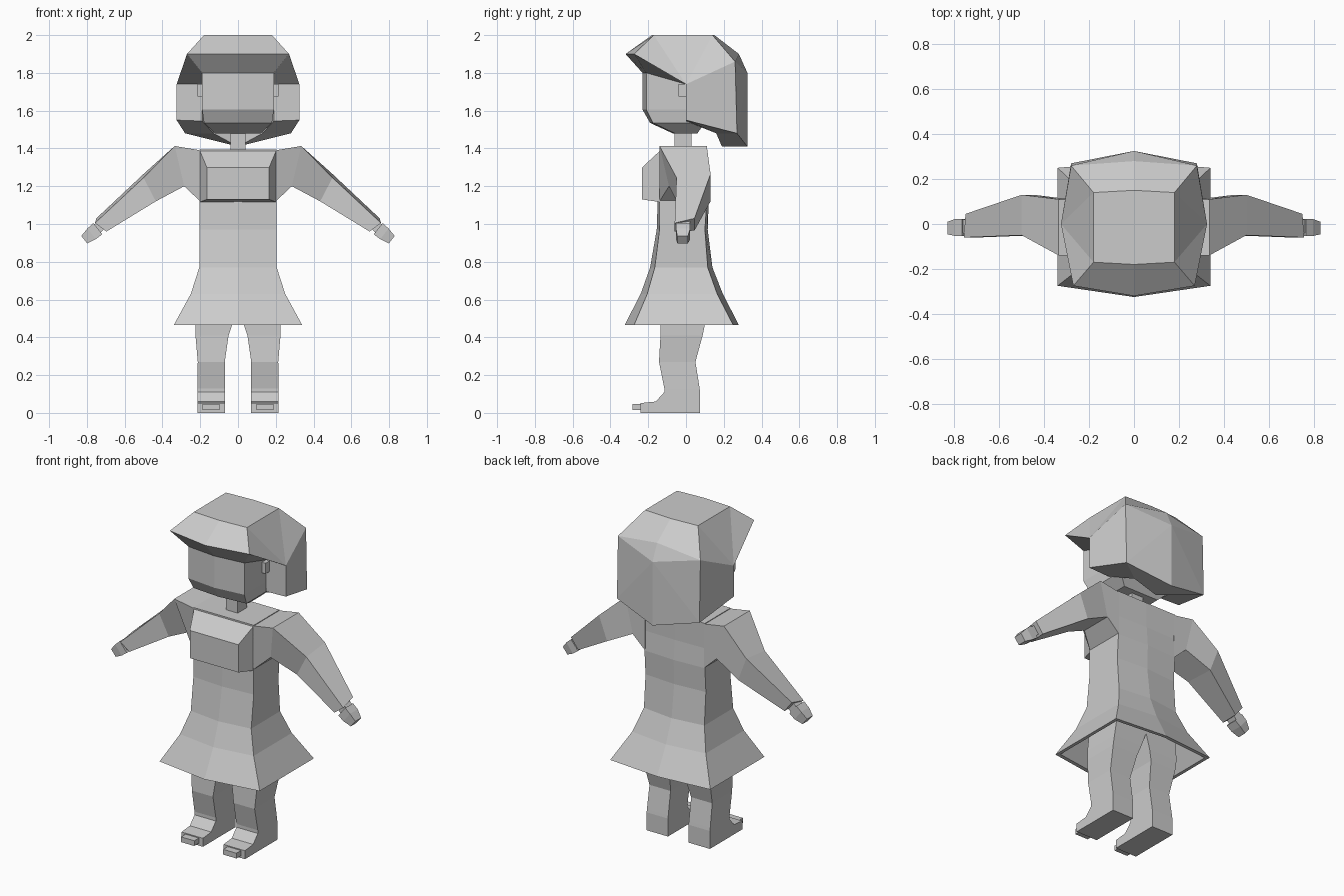
import bpy, bmesh

grey = bpy.data.materials.new("plain_grey")
grey.diffuse_color = (0.6, 0.6, 0.6, 1)


def make(name, verts, faces, mirror=False):
    mesh = bpy.data.meshes.new(name)
    mesh.from_pydata(verts, [], faces)
    bm = bmesh.new()
    bm.from_mesh(mesh)
    bmesh.ops.recalc_face_normals(bm, faces=bm.faces)
    bm.to_mesh(mesh)
    bm.free()
    mesh.materials.append(grey)
    ob = bpy.data.objects.new(name, mesh)
    bpy.context.collection.objects.link(ob)
    if mirror:
        ob.modifiers.new("Mirror", 'MIRROR').use_clip = True
    return ob


def loft(name, rings, mirror=False):
    """Skin a list of equal-length vertex rings and cap both ends."""
    n = len(rings[0])
    verts = [v for r in rings for v in r]
    faces = [(i * n + j, i * n + (j + 1) % n, (i + 1) * n + (j + 1) % n, (i + 1) * n + j)
             for i in range(len(rings) - 1) for j in range(n)]
    faces += [tuple(range(n)), tuple(range(len(verts) - n, len(verts)))]
    return make(name, verts, faces, mirror)


def six(z, x, front, front_mid, back, back_mid):
    """Six-sided ring with a slight point at front and back."""
    return [(-x, front, z), (0, front_mid, z), (x, front, z),
            (x, back, z), (0, back_mid, z), (-x, back, z)]


def rect(z, x0, x1, y0, y1):
    return [(x0, y0, z), (x1, y0, z), (x1, y1, z), (x0, y1, z)]


# Dress: flared outside, then the hollow inside of the skirt
loft("dress", [six(*r) for r in (
    (1.395, .205, -.14, -.14, .11, .11),
    (1.24, .205, -.14, -.14, .105, .11),
    (1.12, .205, -.14, -.15, .11, .12),
    (.97, .205, -.14, -.155, .10, .115),
    (.77, .205, -.165, -.19, .115, .14),
    (.63, .25, -.205, -.24, .165, .195),
    (.465, .34, -.275, -.325, .25, .28),
    (.465, .32, -.255, -.30, .23, .26),
    (.63, .23, -.185, -.22, .145, .175),
    (.72, .195, -.16, -.18, .11, .13))])

# Chest block
loft("chest", [
    [(-.205, -.13, 1.115), (.205, -.13, 1.115), (.205, -.13, 1.395), (-.205, -.13, 1.395)],
    [(-.165, -.232, 1.13), (.165, -.232, 1.13), (.165, -.232, 1.30), (-.165, -.232, 1.30)]])

# Sleeves: body, shoulder, elbow, cuff
loft("arms", [
    [(.2, -.14, 1.39), (.2, .11, 1.39), (.2, .11, 1.12), (.2, -.14, 1.12)],
    [(.335, -.14, 1.413), (.335, .11, 1.413), (.285, .11, 1.2), (.285, -.09, 1.2)],
    [(.5, -.05, 1.245), (.5, .13, 1.265), (.445, .13, 1.12), (.435, -.05, 1.12)],
    [(.757, -.06, 1.005), (.75, .045, 1.03), (.7, .045, .965), (.697, -.06, .96)]], True)


def slanted(x, z, half, y0, y1):
    """Ring square to the sloping forearm."""
    dx, dz = .62 * half, .78 * half
    return [(x + dx, y0, z + dz), (x + dx, y1, z + dz), (x - dx, y1, z - dz), (x - dx, y0, z - dz)]


loft("wrists", [slanted(.71, 1.01, .028, -.04, .02), slanted(.75, .97, .028, -.04, .02)], True)
loft("hands", [slanted(.742, .975, .038, -.053, .022), slanted(.775, .948, .036, -.053, .022),
               slanted(.814, .917, .025, -.046, .01)], True)

# Legs with feet, and toes
loft("legs", [rect(*r) for r in (
    (0, .07, .215, -.24, .075),
    (.052, .07, .215, -.24, .075),
    (.06, .07, .215, -.16, .075),
    (.11, .07, .215, -.115, .075),
    (.13, .07, .215, -.115, .072),
    (.27, .07, .213, -.143, .05),
    (.41, .05, .225, -.135, .088),
    (.47, .03, .225, -.135, .10),
    (.56, .0, .215, -.135, .105),
    (.73, .0, .19, -.13, .10))], True)
loft("toes", [rect(.014, .098, .188, -.284, -.22), rect(.046, .098, .188, -.284, -.22)], True)

# Neck and head
loft("neck", [rect(1.38, -.04, .04, -.06, .03), rect(1.5, -.04, .04, -.06, .03)])
loft("head", [six(*r) for r in (
    (1.48, .12, -.06, -.07, .06, .06),
    (1.535, .18, -.175, -.19, .10, .10),
    (1.605, .19, -.21, -.23, .12, .12),
    (1.85, .19, -.21, -.23, .12, .12))])
loft("ears", [rect(1.675, .18, .215, -.04, .01), rect(1.74, .18, .215, -.04, .01)], True)

# Hair: one half of a faceted bob with a projecting fringe
hair_verts = [
    (0, -.18, 2), (.18, -.17, 2), (.18, .14, 2), (0, .15, 2),              # crown
    (0, -.32, 1.9), (.27, -.275, 1.9), (.325, 0, 1.74), (.28, .26, 1.86),  # fringe, side
    (0, .28, 1.9), (0, .325, 1.8),                                        # back
    (.325, 0, 1.55), (.28, .27, 1.48), (0, .325, 1.41),                    # hem
    (0, -.23, 1.8), (.19, -.21, 1.8), (.19, 0, 1.74),                      # inside
    (.19, 0, 1.545), (.13, .16, 1.48), (0, .19, 1.41),
    (.13, .16, 1.64), (0, .19, 1.64)]
hair_faces = [
    (0, 1, 2, 3), (4, 5, 1, 0), (5, 6, 1), (1, 6, 2), (2, 6, 7), (6, 10, 11, 7),
    (3, 2, 7, 8), (8, 7, 9), (7, 11, 9), (9, 11, 12),
    (4, 13, 14, 5), (5, 14, 15, 6), (6, 15, 16, 10), (10, 16, 17, 11), (11, 17, 18, 12),
    (16, 15, 19, 17), (17, 19, 20, 18)]
make("hair", hair_verts, hair_faces, True)
